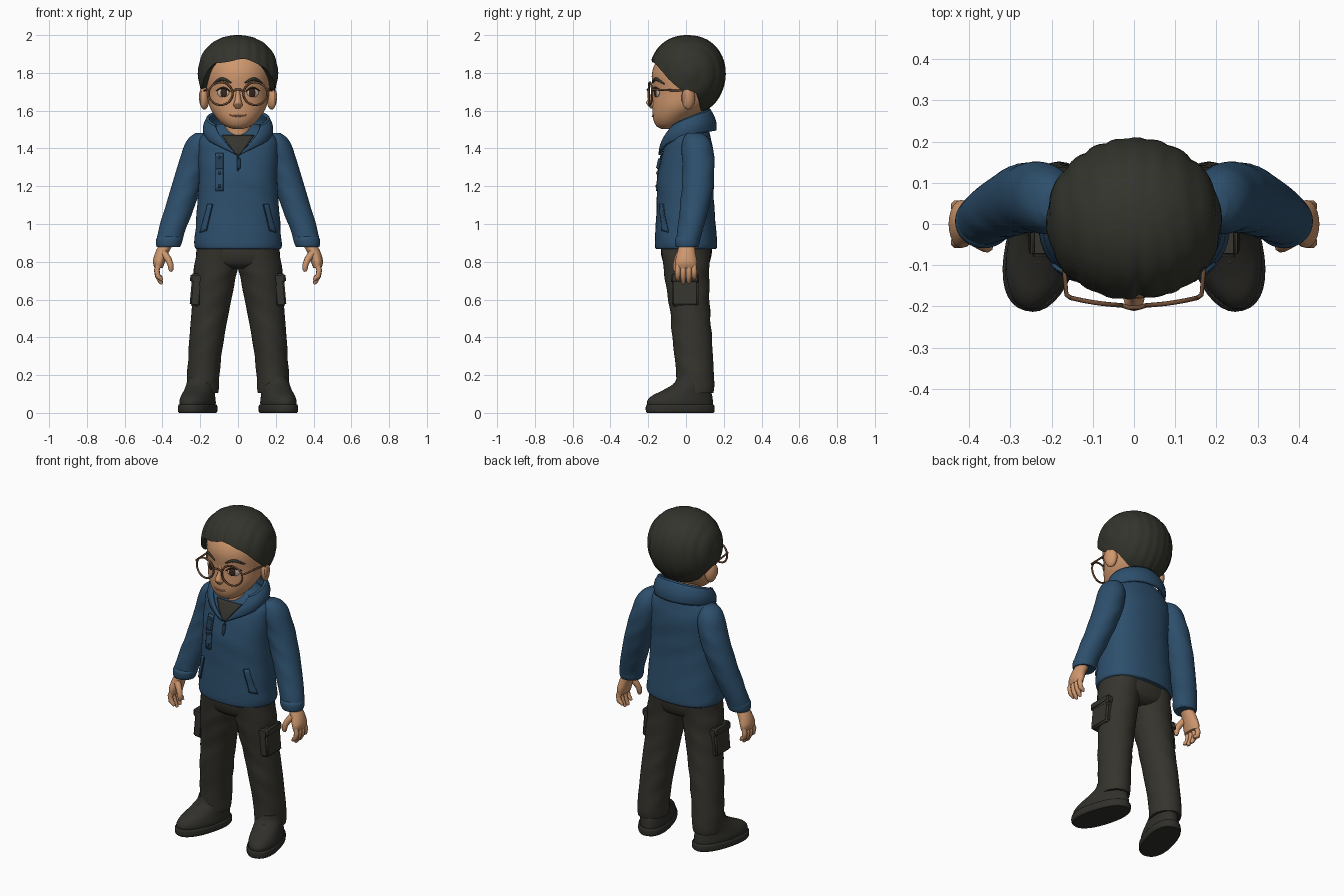
import bpy, bmesh, math
from mathutils import Vector, Matrix
from mathutils.bvhtree import BVHTree

if "Cube" in bpy.data.objects:
    bpy.data.objects.remove(bpy.data.objects["Cube"])

def material(name, r, g, b):
    m = bpy.data.materials.new(name)
    m.diffuse_color = (r, g, b, 1)
    m.use_nodes = True
    m.node_tree.nodes["Principled BSDF"].inputs["Base Color"].default_value = m.diffuse_color
    return m

SKIN = material("skin", .62, .31, .155)
HAIR = material("hair_dark", .034, .034, .026)
BLUE = material("jacket_blue", .026, .078, .15)
TRIM = material("jacket_trim", .016, .045, .085)
CLOTH = material("trouser_dark", .036, .034, .026)
SHOE = material("shoe_dark", .030, .029, .024)
FRAME = material("glasses_brown", .16, .075, .038)
EYE = material("eye_brown", .04, .02, .012)
WHITE = material("eye_white", .55, .45, .38)
LIP = material("lip", .46, .20, .11)

def finish(name, bm, mat, angle=50):
    bmesh.ops.recalc_face_normals(bm, faces=bm.faces)
    me = bpy.data.meshes.new(name)
    bm.to_mesh(me)
    bm.free()
    me.shade_smooth()
    me.set_sharp_from_angle(angle=math.radians(angle))
    me.materials.append(mat)
    ob = bpy.data.objects.new(name, me)
    bpy.context.collection.objects.link(ob)
    return ob

def skin_rings(bm, rings, close=True):
    """Join rows of points into a surface."""
    rows = [[bm.verts.new(p) for p in r] for r in rings]
    n = len(rows[0])
    for a, b in zip(rows, rows[1:]):
        for i in range(n if close else n - 1):
            j = (i + 1) % n
            bm.faces.new((a[i], a[j], b[j], b[i]))
    return rows

def spline(p, t):
    """Catmull-Rom through rows of numbers, t in 0..len-1."""
    i = min(int(t), len(p) - 2)
    f = t - i
    a, b, c, d = p[max(i - 1, 0)], p[i], p[i + 1], p[min(i + 2, len(p) - 1)]
    return [.5 * (2 * q + (r - o) * f + (2 * o - 5 * q + 4 * r - s) * f * f
            + (3 * q - o - 3 * r + s) * f ** 3) for o, q, r, s in zip(a, b, c, d)]

def loft(name, secs, mat, side=1, n=36, sub=5, power=2, fold=0):
    """Stack level oval sections (x, y, z, rx, ry); fold adds cloth wrinkles."""
    rings = []
    for k in range((len(secs) - 1) * sub + 1):
        x, y, z, rx, ry = spline(secs, k / sub)
        ring = []
        for i in range(n):
            a = 2 * math.pi * i / n
            c, s = math.cos(a), math.sin(a)
            w = 1 + fold * math.sin(z * 47 + 2 * math.sin(a + 1) + 2 * c) * (1 + math.sin(2 * a + z * 9))
            px = math.copysign(abs(c) ** (2 / power), c) * rx * w
            py = math.copysign(abs(s) ** (2 / power), s) * ry * w
            ring.append((side * (x + px), y + py, z))
        rings.append(ring)
    bm = bmesh.new()
    rows = skin_rings(bm, rings)
    bm.faces.new(rows[0])
    bm.faces.new(rows[-1])
    return finish(name, bm, mat)

def tube(name, pts, r, mat, radii=None, cyclic=False):
    cu = bpy.data.curves.new(name, 'CURVE')
    cu.dimensions = '3D'
    cu.bevel_depth, cu.bevel_resolution, cu.use_fill_caps = r, 2, True
    sp = cu.splines.new('POLY')
    sp.points.add(len(pts) - 1)
    for i, p in enumerate(pts):
        sp.points[i].co = (*p, 1)
        sp.points[i].radius = radii[i] if radii else 1
    sp.use_cyclic_u = cyclic
    tmp = bpy.data.objects.new(name + "_path", cu)
    me = bpy.data.meshes.new_from_object(tmp)
    bpy.data.objects.remove(tmp)
    bm = bmesh.new()
    bm.from_mesh(me)
    return finish(name, bm, mat)

def ball(name, loc, scale, mat, rot=0):
    bm = bmesh.new()
    bmesh.ops.create_uvsphere(bm, u_segments=20, v_segments=14, radius=1)
    bm.transform(Matrix.Translation(loc) @ Matrix.Rotation(rot, 4, 'Z') @ Matrix.Diagonal((*scale, 1)))
    return finish(name, bm, mat)

def box(name, loc, size, mat, tilt=0):
    bm = bmesh.new()
    bmesh.ops.create_cube(bm, size=1)
    bm.transform(Matrix.Translation(loc) @ Matrix.Rotation(tilt, 4, 'Y') @ Matrix.Diagonal((*size, 1)))
    bmesh.ops.bevel(bm, geom=bm.edges[:], offset=.009, segments=3, affect='EDGES')
    return finish(name, bm, mat)

def tree(ob):
    return BVHTree.FromPolygons([v.co for v in ob.data.vertices], [p.vertices for p in ob.data.polygons])

def drape(bvh, x, z, lift):
    """Point on the front of a surface."""
    hit = bvh.ray_cast(Vector((x, -1, z)), Vector((0, 1, 0)))[0]
    return (x, (hit.y if hit else 0) - lift, z)

def line(name, bvh, pts, r, mat, lift=0, radii=None):
    m = 12
    path = [spline(pts, k / m * (len(pts) - 1)) for k in range(m + 1)]
    return tube(name, [drape(bvh, x, z, lift) for x, z in path], r, mat,
                [.35 + .65 * math.sin(math.pi * k / m) for k in range(m + 1)] if radii else None)

def patch(name, bvh, corners, mat, lift, m=8):
    """Panel lying on the front, corners (x, z) in order round it."""
    a, b, c, d = [Vector(p) for p in corners]
    rows = []
    for j in range(m + 1):
        l, r = a.lerp(d, j / m), b.lerp(c, j / m)
        rows.append([drape(bvh, *l.lerp(r, i / m), lift) for i in range(m + 1)])
    bm = bmesh.new()
    skin_rings(bm, rows, False)
    ob = finish(name, bm, mat)
    mod = ob.modifiers.new("thickness", 'SOLIDIFY')
    mod.thickness, mod.offset = .009, 0
    return ob

# Head and neck
head = loft("head", [(0, -.1, 1.503, .025, .03), (0, -.09, 1.52, .07, .068), (0, -.07, 1.56, .112, .105),
                     (0, -.03, 1.62, .15, .148), (0, 0, 1.70, .166, .175), (0, 0, 1.80, .172, .18),
                     (0, .01, 1.88, .155, .155), (0, .01, 1.94, .09, .09)], SKIN, n=48)
face = tree(head)
loft("neck", [(0, .01, 1.40, .08, .085), (0, .005, 1.5, .078, .085), (0, 0, 1.6, .08, .085)], SKIN)
loft("nose", [(0, -.178, 1.612, .012, .01), (0, -.182, 1.63, .025, .022), (0, -.184, 1.645, .02, .027),
              (0, -.172, 1.68, .013, .018), (0, -.165, 1.72, .01, .012)], SKIN, n=16)
line("mouth", face, [(-.045, 1.577), (0, 1.571), (.045, 1.577)], .005, LIP, 0, True)

# Eyes, brows, ears and glasses
hinge_y = -.172
for s in (-1, 1):
    p = drape(face, s * .078, 1.695, 0)
    ball("eye_white", p, (.034, .008, .024), WHITE, s * .4)
    ball("iris", (p[0] - s * .003, p[1] - .005, p[2]), (.021, .007, .024), EYE, s * .4)
    line("eyelid", face, [(s * .04, 1.70), (s * .075, 1.722), (s * .118, 1.705)], .005, EYE, .006, True)
    line("eyebrow", face, [(s * .035, 1.747), (s * .085, 1.768), (s * .13, 1.742)], .009, HAIR, 0, True)
    ball("ear", (s * .178, .012, 1.668), (.025, .038, .062), SKIN, s * .45)
    ball("ear_hollow", (s * .193, -.002, 1.672), (.011, .022, .04), LIP, s * .45)
    rim = []
    for k in range(32):
        a = 2 * math.pi * k / 32
        x = .092 + .063 * math.cos(a)
        rim.append((s * x, -.198 + .8 * x * x, 1.69 + .06 * math.sin(a)))
    tube("glasses_rim", rim, .0055, FRAME, cyclic=True)
    tube("glasses_temple", [(s * .152, -.18, 1.71), (s * .164, hinge_y, 1.712), (s * .172, -.08, 1.708),
                            (s * .18, .01, 1.705), (s * .182, .035, 1.68)], .0055, FRAME)
tube("glasses_bridge", [(-.031, -.197, 1.70), (-.012, -.203, 1.712), (.012, -.203, 1.712), (.031, -.197, 1.70)], .0055, FRAME)

# Hair: cap from the hairline up to the crown, grooved into locks
line_pts = [(1.868,), (1.862,), (1.835,), (1.76,), (1.715,), (1.70,), (1.625,), (1.605,), (1.60,), (1.60,)]
rings, N, M = [], 96, 22
for j in range(-1, M):
    ring = []
    for i in range(N):
        a = 2 * math.pi * i / N
        if a > math.pi:
            a -= 2 * math.pi
        zh = spline(line_pts, abs(a) / math.pi * 9)[0] + .007 * math.sin(7 * a + .5)
        down = .2 if zh > 1.8 else .222
        f0 = math.asin(max(-.98, min(.98, (zh - 1.8) / down)))
        f = f0 + (math.pi / 2 - f0) * max(j, 0) / M
        sx, sy = math.sin(a), -math.cos(a)
        c = abs(math.cos(f)) ** .9
        groove = abs(math.sin(13 * sx * c + 1.2 * sy)) ** .5
        r = (1 - .035 * (1 - groove)) * (1 - .05 * math.exp(-((sx * c - .05) / .04) ** 2) * (sy < 0))
        if j < 0:
            r *= .82
        z = 1.8 + (.2 if f > 0 else .222) * math.sin(f) * (1 - .012 * (1 - groove))
        ring.append((.216 * sx * c * r, .008 + .203 * sy * c * r, z + (.012 if j < 0 else 0)))
    rings.append(ring)
bm = bmesh.new()
rows = skin_rings(bm, rings)
crown = bm.verts.new((0, .008, 2.0))
for i in range(N):
    bm.faces.new((rows[-1][i], rows[-1][(i + 1) % N], crown))
finish("hair", bm, HAIR, 60)

# Jacket body
torso = loft("jacket_body", [(0, 0, .868, .222, .158), (0, 0, .90, .23, .165), (0, -.003, 1.1, .216, .152),
                             (0, -.002, 1.25, .207, .148), (0, .012, 1.38, .212, .134), (0, .02, 1.45, .205, .112),
                             (0, .032, 1.50, .16, .088), (0, .035, 1.53, .11, .07)],
             BLUE, n=56, power=2.3, fold=.006)
chest = tree(torso)
patch("undershirt", chest, [(-.008, 1.365), (.008, 1.365), (.085, 1.468), (-.085, 1.468)], CLOTH, .006)
line("zip", chest, [(0, 1.375), (0, 1.33), (0, 1.28)], .005, TRIM)
line("zip_pull", chest, [(.004, 1.345), (.005, 1.32), (.004, 1.295)], .009, TRIM, .008)
patch("chest_pocket", chest, [(-.118, 1.175), (-.078, 1.175), (-.078, 1.375), (-.118, 1.375)], BLUE, .007)
patch("chest_pocket_flap", chest, [(-.116, 1.29), (-.08, 1.29), (-.08, 1.36), (-.116, 1.36)], TRIM, .012)
for z in (1.20, 1.27, 1.355):
    ball("pocket_stud", drape(chest, -.098, z, .016), (.009, .006, .009), TRIM)
for s in (-1, 1):
    patch("side_pocket", chest, [(s * .20, .955), (s * .168, .965), (s * .135, 1.105), (s * .16, 1.105)], BLUE, .006)
    line("side_pocket_slit", chest, [(s * .168, .965), (s * .152, 1.035), (s * .135, 1.105)], .004, TRIM, .008)

# Collar: flared band, open at the front
def collar_row(v, n=40):
    row = []
    for i in range(n + 1):
        u = i / n * 2 - 1
        a = u * math.radians(178 - 46 * v)
        w = abs(u) ** 2.2
        low, high = 1.495 - .13 * w, 1.603 - .085 * abs(u) ** 1.6
        bow = .012 * math.sin(math.pi * v)
        row.append(((.172 - .012 * v + bow) * math.sin(a), .008 + (.145 - .03 * v + bow) * math.cos(a), low + (high - low) * v))
    return row
bm = bmesh.new()
skin_rings(bm, [collar_row(k / 8) for k in range(9)], False)
collar = finish("collar", bm, BLUE)
mod = collar.modifiers.new("thickness", 'SOLIDIFY')
mod.thickness, mod.offset = .016, 0
tube("collar_edge", collar_row(1), .009, BLUE)

# Sleeves, hands and legs, both sides
for s in (-1, 1):
    loft("sleeve", [(.195, .045, 1.482, .03, .035), (.205, .052, 1.455, .055, .065), (.215, .06, 1.40, .075, .083),
                    (.24, .066, 1.3, .082, .085), (.275, .06, 1.19, .08, .083), (.318, .04, 1.06, .076, .075),
                    (.355, .018, .95, .071, .066), (.367, .006, .885, .063, .06)], BLUE, s, fold=.013)
    loft("cuff", [(.369, .005, .877, .061, .058), (.367, .006, .892, .067, .064), (.363, .008, .92, .07, .066),
                  (.36, .012, .935, .064, .06)], BLUE, s)
    loft("palm", [(.375, .005, .90, .036, .04), (.402, .002, .85, .036, .048), (.418, 0, .80, .032, .058),
                  (.42, 0, .768, .022, .055)], SKIN, s, n=24)
    for y, tip in ((-.044, .70), (-.015, .682), (.015, .685), (.043, .705)):
        tube("finger", [(s * .42, y * .9, .79), (s * .43, y, .755), (s * .425, y, .725), (s * .41, y, tip + .012),
                        (s * .402, y, tip)], .0155, SKIN, [.95, 1, .95, .8, .4])
    tube("thumb", [(s * .392, -.03, .845), (s * .37, -.045, .815), (s * .357, -.054, .785), (s * .355, -.055, .758),
                   (s * .357, -.055, .748)], .017, SKIN, [1.2, 1.1, .95, .8, .4])
    loft("trouser_leg", [(.105, 0, .885, .112, .135), (.115, .002, .78, .116, .122), (.125, .006, .70, .11, .117),
                         (.145, .02, .55, .1, .106), (.165, .032, .40, .092, .105), (.18, .045, .25, .086, .10),
                         (.186, .05, .15, .086, .1), (.187, .05, .105, .08, .095)], CLOTH, s, fold=.012)
    box("cargo_pocket", (s * .222, -.005, .645), (.055, .14, .16), CLOTH, -s * .09)
    box("cargo_flap", (s * .219, -.005, .712), (.068, .15, .05), CLOTH, -s * .09)

    # Shoe, turned slightly outward
    parts = [loft("shoe", [(0, -.03, .03, .084, .178), (0, -.033, .06, .086, .18), (0, -.022, .09, .081, .165),
                           (0, .005, .12, .077, .13), (0, .035, .155, .075, .1), (0, .042, .19, .07, .09)], SHOE),
             loft("sole", [(0, -.032, 0, .084, .18), (0, -.032, .01, .09, .186), (0, -.032, .035, .09, .186),
                           (0, -.032, .045, .084, .18)], SHOE, power=2.3)]
    for k in range(3):
        y, z = -.125 + k * .03, .105 + k * .02
        parts.append(tube("shoe_lace", [(-.045, y + .012, z - .012), (0, y, z + .004), (.045, y + .012, z - .012)], .008, SHOE))
    for ob in parts:
        ob.location.x = s * .205
        ob.rotation_euler.z = s * math.radians(16)

loft("trouser_seat", [(0, .002, .765, .11, .085), (0, .002, .79, .19, .118), (0, .002, .84, .214, .134),
                      (0, .002, .90, .212, .135)], CLOTH, power=2.3)
